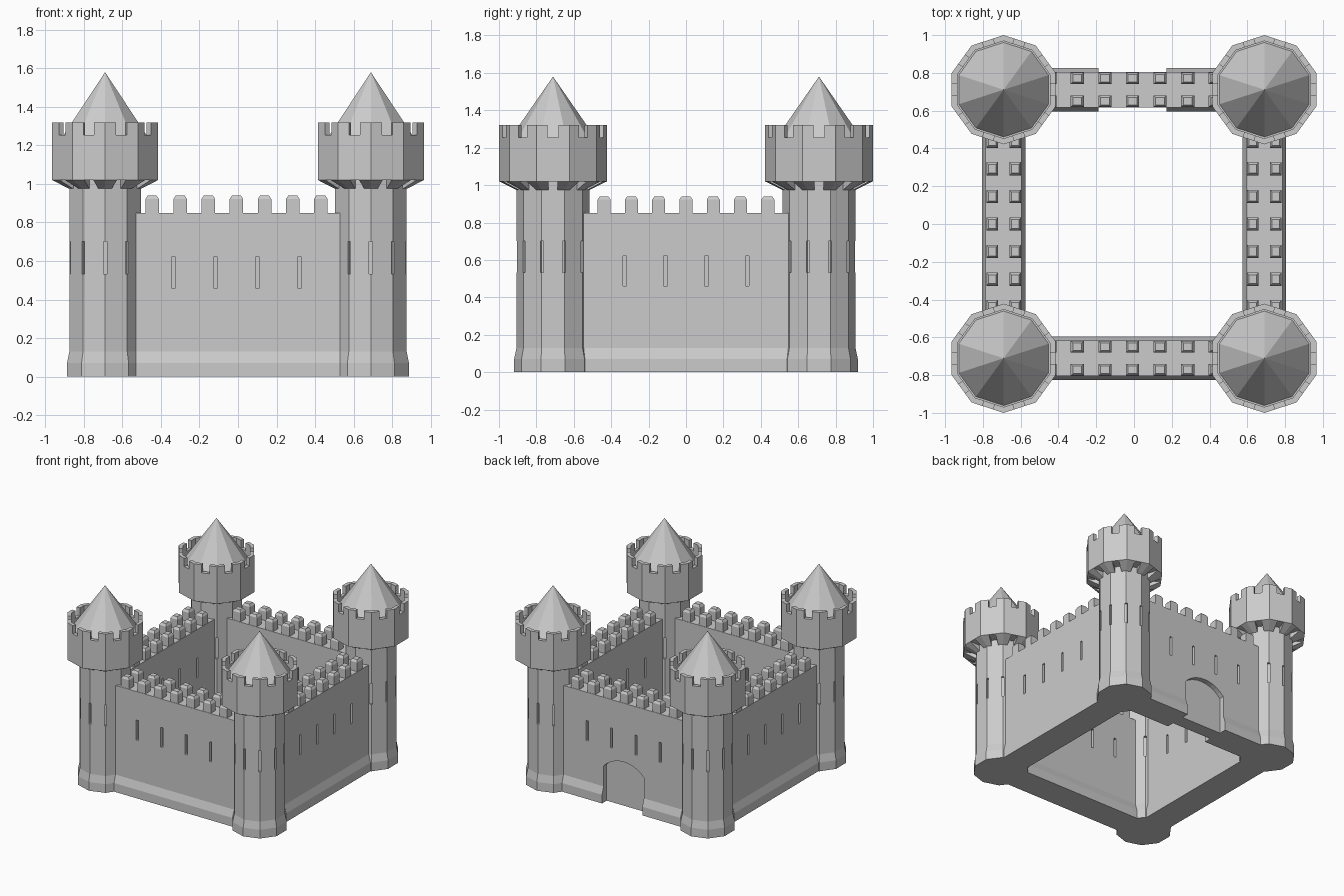
import bpy, bmesh
from math import sin, cos, pi
from mathutils import Vector

if "Cube" in bpy.data.objects:
    bpy.data.objects.remove(bpy.data.objects["Cube"])

TX, TY, N = 0.69, 0.711, 10          # tower centres, tower sides


def make(name, bm):
    bmesh.ops.recalc_face_normals(bm, faces=bm.faces)
    me = bpy.data.meshes.new(name)
    bm.to_mesh(me)
    bm.free()
    ob = bpy.data.objects.new(name, me)
    bpy.context.collection.objects.link(ob)
    return ob


def loft(bm, a, b):
    """Closed solid between two matching point loops."""
    va, vb = [bm.verts.new(p) for p in a], [bm.verts.new(p) for p in b]
    n = len(a)
    bm.faces.new(va)
    bm.faces.new(vb[::-1])
    for i in range(n):
        bm.faces.new((va[i], va[(i + 1) % n], vb[(i + 1) % n], vb[i]))


def box(bm, centre, size, axes=((1, 0, 0), (0, 1, 0), (0, 0, 1)), inset=0):
    c, (u, v, w) = Vector(centre), [Vector(a) * s / 2 for a, s in zip(axes, size)]
    k = 1 - inset
    ring = ((-1, -1), (1, -1), (1, 1), (-1, 1))
    loft(bm, [c + i * u + j * v - w for i, j in ring],
         [c + k * (i * u + j * v) + w for i, j in ring])


def cut(ob, cutter):
    """Subtract cutter, bake the result and remove the cutter."""
    cutter.hide_render = True
    m = ob.modifiers.new("cut", 'BOOLEAN')
    m.operation, m.object, m.solver = 'DIFFERENCE', cutter, 'EXACT'
    dg = bpy.context.evaluated_depsgraph_get()
    me = bpy.data.meshes.new_from_object(ob.evaluated_get(dg))
    ob.modifiers.clear()
    ob.data = me
    bpy.data.objects.remove(cutter)


def ang(k):
    return pi / 2 + 2 * pi * k / N


def lathe(name, profile):
    """Ten-sided solid of revolution; profile starts and ends on the axis."""
    bm = bmesh.new()
    rings = []
    for r, z in profile:
        rings.append([bm.verts.new((0, 0, z))] * N if r == 0 else
                     [bm.verts.new((r * cos(ang(k)), r * sin(ang(k)), z)) for k in range(N)])
    for a, b in zip(rings, rings[1:]):
        for k in range(N):
            j = (k + 1) % N
            bm.faces.new(list(dict.fromkeys((a[k], a[j], b[j], b[k]))))
    return make(name, bm)


def corner(k, r, w, z):
    """Three points around polygon corner k, stopping w short of the face middles."""
    out = [Vector((r * cos(ang(k)), r * sin(ang(k)), z))]
    for s in (-1, 1):
        a = ang(k + s * 0.5)
        n, t = Vector((cos(a), sin(a), 0)), Vector((-sin(a), cos(a), 0))
        p = n * r * cos(pi / N) - s * w * t + Vector((0, 0, z))
        out.insert(0 if s < 0 else 2, p)
    return out


def corner_ring(name, w, z0, z1, in0, out0, in1, out1):
    bm = bmesh.new()
    for k in range(N):
        loft(bm, corner(k, out0, w, z0) + corner(k, in0, w, z0)[::-1],
             corner(k, out1, w, z1) + corner(k, in1, w, z1)[::-1])
    return make(name, bm)


# Tower shaft with arrow slits on its corners
shaft = lathe("tower_shaft", [(0, 0), (0.208, 0), (0.208, 0.07), (0.195, 0.13),
                              (0.195, 1.03), (0, 1.03)])
bm = bmesh.new()
for k in range(N):
    d = Vector((cos(ang(k)), sin(ang(k)), 0))
    box(bm, d * 0.2 + Vector((0, 0, 0.617)), (0.05, 0.018, 0.17),
        (d, (-d.y, d.x, 0), (0, 0, 1)))
cut(shaft, make("tower_slit_cutter", bm))

# Tower head, crenellations, brackets and roof
R, RI = 0.289, 0.258
parts = [
    shaft,
    lathe("tower_head", [(0, 1.02), (R, 1.02), (R, 1.255), (RI, 1.255), (RI, 1.22), (0, 1.22)]),
    corner_ring("tower_merlons", 0.029, 1.255, 1.32, RI, R, RI, R),
    corner_ring("tower_brackets", 0.025, 0.975, 1.02, 0.185, 0.197, 0.185, R),
    lathe("tower_roof", [(0, 1.22), (0.25, 1.22), (0, 1.58)]),
]
for p in parts:
    p.location = (TX, TY, 0)
    for x, y in ((-TX, TY), (-TX, -TY), (TX, -TY)):
        c = p.copy()
        c.location = (x, y, 0)
        bpy.context.collection.objects.link(c)


def wall(name, loc, turn, off, gate=False):
    # Curtain wall with a flared foot
    bm = bmesh.new()
    half = [(0.115, 0), (0.115, 0.07), (0.095, 0.13), (0.095, 0.85)]
    sec = half + [(-y, z) for y, z in half[::-1]]
    loft(bm, [(-0.6, y, z) for y, z in sec], [(0.6, y, z) for y, z in sec])
    body = make(name, bm)
    # Arrow slits and gate recess on both faces
    bm = bmesh.new()
    for s in (-1, 1):
        for i in range(4):
            box(bm, (off + (i - 1.5) * 0.218, s * 0.1, 0.54), (0.02, 0.06, 0.16))
        if gate:
            arch = [(0.18, -0.1)]
            rad, half_a = 0.2425, 0.8368
            for i in range(11):
                a = half_a * (1 - i / 5)
                arch.append((rad * sin(a), 0.375 - rad + rad * cos(a)))
            arch.append((-0.18, -0.1))
            loft(bm, [(off + x, s * 0.055, z) for x, z in arch],
                 [(off + x, s * 0.2, z) for x, z in arch])
    bmesh.ops.recalc_face_normals(bm, faces=bm.faces)
    cut(body, make("wall_cutter", bm))
    # Two rows of merlons with bevelled caps
    bm = bmesh.new()
    for i in range(-3, 4):
        for s in (-1, 1):
            x, y = off + i * 0.146, s * 0.061
            box(bm, (x, y, 0.88), (0.07, 0.062, 0.084))
            box(bm, (x, y, 0.931), (0.07, 0.062, 0.018), inset=0.34)
    merlons = make(name + "_merlons", bm)
    for o in (body, merlons):
        o.location = loc
        o.rotation_euler.z = turn


wall("front_wall", (0, -TY, 0), 0, -0.008)
wall("back_wall", (0, TY, 0), 0, -0.008, gate=True)
wall("left_wall", (-TX, 0, 0), pi / 2, 0)
wall("right_wall", (TX, 0, 0), pi / 2, 0)
